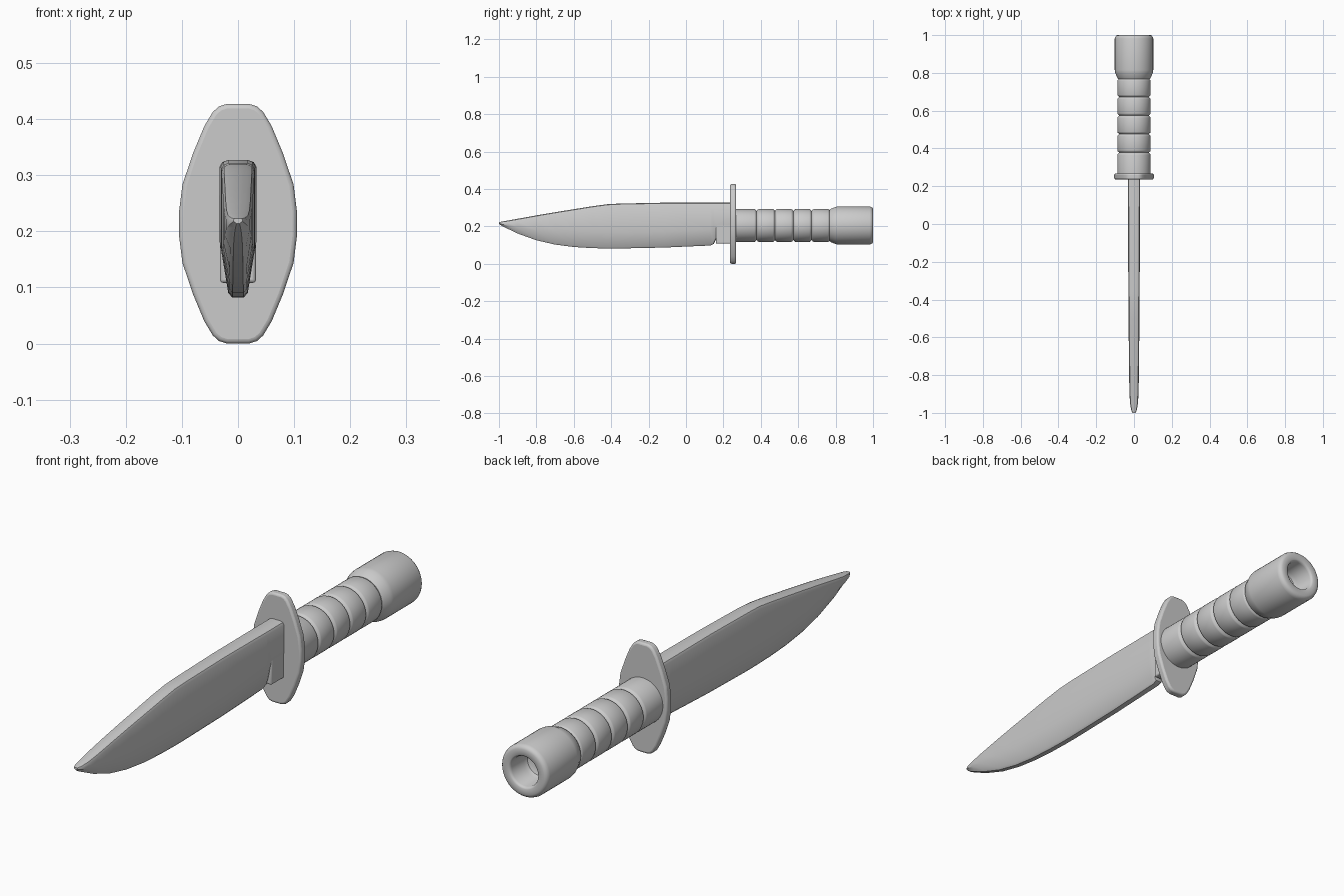
import bpy, bmesh, math

cube = bpy.data.objects.get("Cube")
if cube:
    bpy.data.objects.remove(cube, do_unlink=True)

grey = bpy.data.materials.new("plain_grey")
grey.use_nodes = True
grey.diffuse_color = (0.6, 0.6, 0.6, 1)
grey.node_tree.nodes["Principled BSDF"].inputs["Base Color"].default_value = (0.6, 0.6, 0.6, 1)

AXIS_Z = 0.205


def finish(name, bm, bevel=0.0, segments=3, angle=35):
    bmesh.ops.recalc_face_normals(bm, faces=bm.faces)
    mesh = bpy.data.meshes.new(name)
    bm.to_mesh(mesh)
    bm.free()
    mesh.materials.append(grey)
    obj = bpy.data.objects.new(name, mesh)
    bpy.context.collection.objects.link(obj)
    if bevel:
        mod = obj.modifiers.new("soft_edges", "BEVEL")
        mod.width, mod.segments = bevel, segments
        mod.limit_method, mod.angle_limit = "ANGLE", math.radians(40)
    bpy.ops.object.select_all(action="DESELECT")
    obj.select_set(True)
    bpy.context.view_layer.objects.active = obj
    bpy.ops.object.shade_smooth_by_angle(angle=math.radians(angle))
    return obj


def loft(name, rings, **kw):
    """Skin closed rings of points and cap both ends."""
    bm = bmesh.new()
    loops = [[bm.verts.new(p) for p in ring] for ring in rings]
    for a, b in zip(loops, loops[1:]):
        n = len(a)
        for i in range(n):
            j = (i + 1) % n
            bm.faces.new((a[i], a[j], b[j], b[i]))
    bm.faces.new(loops[0])
    bm.faces.new(loops[-1])
    return finish(name, bm, **kw)


def lathe(name, profile, sides=48, **kw):
    """Turn (y, radius) points around the handle axis."""
    turns = [math.tau * i / sides for i in range(sides)]
    return loft(name, [[(r * math.cos(t), y, AXIS_Z + r * math.sin(t)) for t in turns]
                       for y, r in profile], **kw)


def section(y, top, bottom, half, edge):
    """Blade cross-section: rounded spine, flat cheeks, narrower edge."""
    h = top - bottom
    c = min(0.012, h * 0.25)
    shoulder = bottom + min(0.085, h * 0.4)
    side = [(half * 0.55, top), (half * 0.85, top - c * 0.3), (half, top - c),
            (half, shoulder), (edge, bottom + c * 0.7), (edge * 0.6, bottom)]
    return [(x, y, z) for x, z in side] + [(-x, y, z) for x, z in reversed(side)]


# Blade: y, spine height, edge height, half thickness
stations = [(-1.0, .223, .214, .008), (-.985, .226, .203, .015), (-.95, .232, .186, .021),
            (-.9, .241, .162, .024), (-.8, .259, .126, .026), (-.7, .276, .103, .027),
            (-.6, .292, .09, .028), (-.5, .308, .084, .029), (-.42, .319, .082, .029),
            (-.36, .322, .082, .03), (-.12, .327, .087, .031), (.13, .327, .098, .033),
            (.148, .327, .106, .033), (.16, .327, .13, .033), (.245, .327, .13, .033)]
loft("blade", [section(y, t, b, w, w * 0.58) for y, t, b, w in stations])

# Blade root block in front of the guard
root = bmesh.new()
bmesh.ops.create_cube(root, size=1)
for v in root.verts:
    v.co = (v.co.x * 0.064, 0.205 + v.co.y * 0.09, 0.16 + v.co.z * 0.104)
finish("blade_root", root, bevel=0.006)

# Oval guard with flattened ends
half_height = 0.2135
quarter = [(.105, .022), (.099, .07), (.08, .126), (.06, .174), (.045, .199),
           (.034, .209), (.02, .2135)]
upper = quarter + [(-x, z) for x, z in reversed(quarter)]
outline = upper + [(-x, -z) for x, z in upper]
loft("guard", [[(x, y, half_height + z) for x, z in outline] for y in (.236, .268)],
     bevel=0.008)

# Ringed grip
R = 0.088
grip = [(.262, R)]
for i in range(5):
    y = .378 + i * .098
    grip += [(y - .012, R), (y - .007, R - .002), (y - .003, R - .007), (y, R - .01),
             (y + .003, R - .007), (y + .007, R - .002), (y + .012, R)]
lathe("grip", grip, angle=40)

# Hollow-ended pommel
pommel = [(.768, .084), (.775, .089), (.79, .095), (.802, .1), (.815, .102), (.982, .102),
          (.991, .099), (.997, .094), (1.0, .087), (1.0, .066), (.997, .061), (.99, .058),
          (.92, .056), (.905, .05), (.898, .035)]
lathe("pommel", pommel, angle=40)
